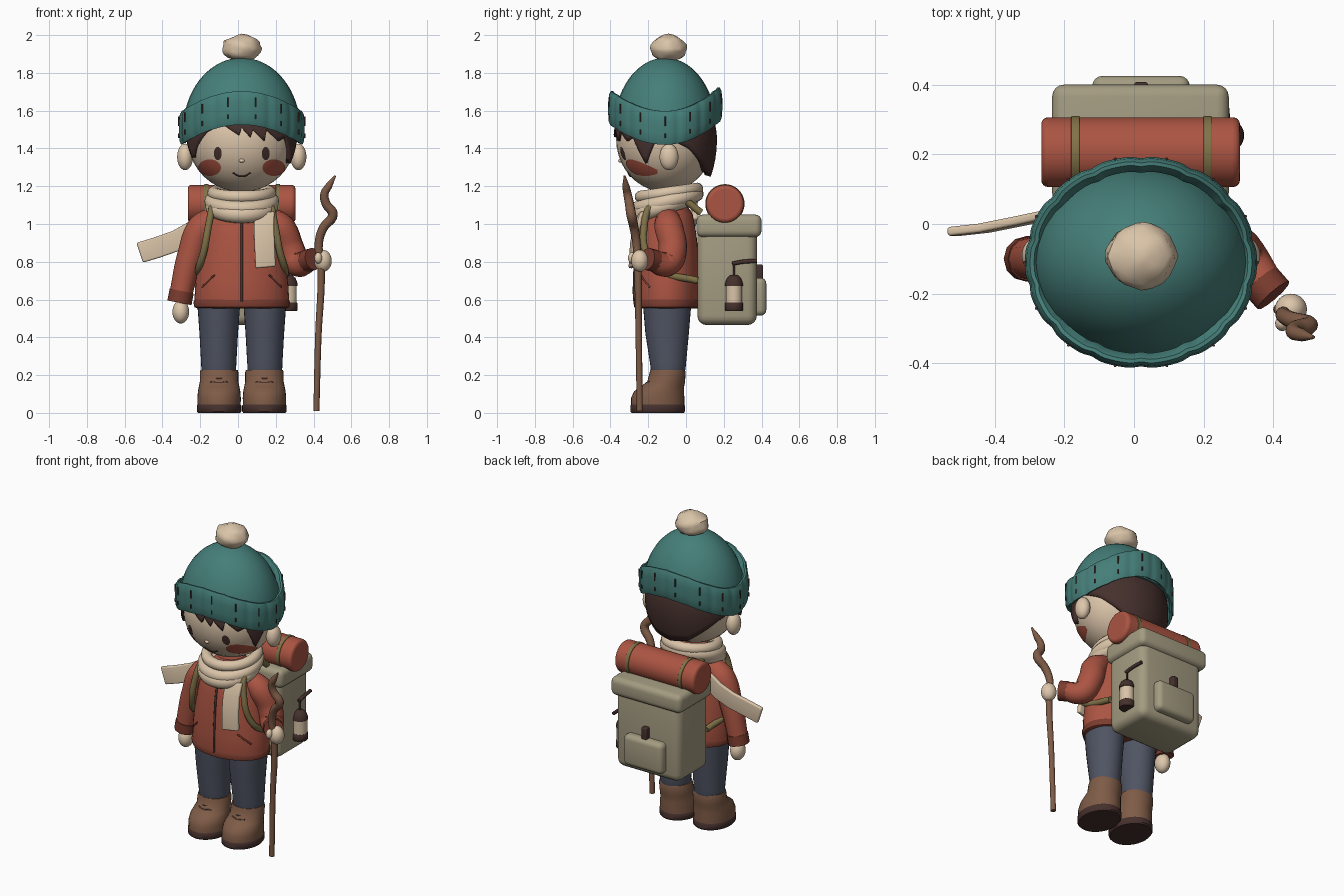
import bpy, bmesh, random
from math import sin, cos, pi, radians, sqrt
from mathutils import Vector

cube = bpy.data.objects.get("Cube")
if cube:
    bpy.data.objects.remove(cube, do_unlink=True)
random.seed(4)
CX, CY = 0.02, -0.11


def material(name, r, g, b):
    m = bpy.data.materials.new(name)
    m.use_nodes = True
    m.diffuse_color = (r, g, b, 1)
    bsdf = next(n for n in m.node_tree.nodes if n.type == 'BSDF_PRINCIPLED')
    bsdf.inputs["Base Color"].default_value = (r, g, b, 1)
    bsdf.inputs["Roughness"].default_value = 0.8
    return m


TEAL = material("teal wool", .06, .21, .19)
RED = material("rust red", .41, .09, .055)
WINE = material("dark rust", .2, .045, .028)
SKIN = material("skin", .73, .57, .41)
CREAM = material("cream wool", .70, .55, .39)
TAN = material("canvas", .37, .33, .22)
DENIM = material("slate denim", .08, .09, .125)
BROWN = material("brown", .21, .105, .062)
DARK = material("dark brown", .06, .03, .026)
OLIVE = material("olive webbing", .22, .17, .065)


def finish(o, name, mat, angle=40):
    o.name = o.data.name = name
    o.data.materials.clear()
    o.data.materials.append(mat)
    o.data.shade_smooth()
    o.data.set_sharp_from_angle(angle=radians(angle))
    return o


def skin(name, rows, mat, caps=True, loop=True, wrap=False):
    """Surface through rows of points, optionally capped or closed."""
    bm = bmesh.new()
    vs = [[bm.verts.new(p) for p in row] for row in rows]
    n = len(vs[0])
    for a, b in zip(vs, vs[1:] + vs[:1] if wrap else vs[1:]):
        for i in range(n if loop else n - 1):
            k = (i + 1) % n
            bm.faces.new((a[i], a[k], b[k], b[i]))
    if caps:
        bm.faces.new(vs[0])
        bm.faces.new(vs[-1])
    bmesh.ops.recalc_face_normals(bm, faces=bm.faces)
    me = bpy.data.meshes.new(name)
    bm.to_mesh(me)
    bm.free()
    o = bpy.data.objects.new(name, me)
    bpy.context.collection.objects.link(o)
    return finish(o, name, mat)


def ring(x, y, z, rx, ry, n=32):
    return [(x + rx * cos(2 * pi * i / n), y + ry * sin(2 * pi * i / n), z) for i in range(n)]


def loft(name, x, sections, mat):
    """Stacked ellipses given as (z, y, rx, ry)."""
    return skin(name, [ring(x, y, z, rx, ry) for z, y, rx, ry in sections], mat)


def ball(name, loc, r, mat):
    bpy.ops.mesh.primitive_uv_sphere_add(segments=32, ring_count=20, location=loc)
    o = bpy.context.object
    for v in o.data.vertices:
        v.co = [c * s for c, s in zip(v.co, r)]
    return finish(o, name, mat)


def tube(name, pts, radii, mat):
    cu = bpy.data.curves.new(name, 'CURVE')
    cu.dimensions, cu.bevel_depth, cu.bevel_resolution = '3D', 1, 4
    cu.resolution_u, cu.use_fill_caps = 6, True
    sp = cu.splines.new('BEZIER')
    sp.bezier_points.add(len(pts) - 1)
    for i, (bp, p) in enumerate(zip(sp.bezier_points, pts)):
        bp.co = p
        bp.handle_left_type = bp.handle_right_type = 'AUTO'
        bp.radius = radii if isinstance(radii, float) else radii[i]
    o = bpy.data.objects.new(name, cu)
    bpy.context.collection.objects.link(o)
    bpy.ops.object.select_all(action='DESELECT')
    o.select_set(True)
    bpy.context.view_layer.objects.active = o
    bpy.ops.object.convert(target='MESH')
    return finish(bpy.context.object, name, mat)


def bevel(o, width):
    m = o.modifiers.new("round", 'BEVEL')
    m.width, m.segments, m.limit_method = width, 4, 'ANGLE'
    return o


def box(name, lo, hi, mat, width):
    lo, hi = Vector(lo), Vector(hi)
    bpy.ops.mesh.primitive_cube_add(size=1, location=(lo + hi) / 2)
    o = bpy.context.object
    for v in o.data.vertices:
        v.co = v.co * (hi - lo)
    finish(o, name, mat, 180)
    return bevel(o, width)


def ribbon(name, pts, across, mat):
    h = Vector(across) / 2
    o = skin(name, [[Vector(p) - h, Vector(p) + h] for p in pts], mat, caps=False, loop=False)
    m = o.modifiers.new("thickness", 'SOLIDIFY')
    m.thickness, m.offset = .026, 0
    return bevel(o, .009)


# Head and face
HZ, HR = 1.45, (.285, .26, .28)
ball("head", (CX, CY, HZ), HR, SKIN)


def face_point(x, z, lift=.004):
    d = 1 - ((x - CX) / HR[0]) ** 2 - ((z - HZ) / HR[2]) ** 2
    return (x, CY - HR[1] * sqrt(max(d, .02)) - lift, z)


for side, s in (("right", -1), ("left", 1)):
    ball(side + "_ear", (CX + s * .30, -.09, 1.355), (.042, .05, .07), SKIN)
    for part, dx, z, rx, rz, mat in (("eye", .127, 1.373, .021, .035, DARK), ("cheek", .17, 1.298, .06, .044, RED)):
        rows = [[face_point(CX + s * dx + rx * f * cos(i * pi / 12), z + rz * f * sin(i * pi / 12))
                 for i in range(24)] for f in (.05, .3, .55, .8, 1)]
        skin(side + "_" + part, rows, mat).data.shade_smooth()
ball("nose", face_point(CX, 1.335, 0), (.015, .012, .01), SKIN)
tube("mouth", [face_point(CX + dx, 1.252 + 9 * dx * dx, .001) for dx in (-.046, -.023, 0, .023, .046)], .004, DARK)

# Hair shell whose lower edge follows an outline around the head (degrees, height)
edge = [(-180, 1.25), (-155, 1.27), (-118, 1.4), (-90, 1.46), (-78, 1.43), (-66, 1.35), (-54, 1.42), (-40, 1.49),
        (-21, 1.53), (-3, 1.47), (0, 1.51), (9, 1.46), (12, 1.5), (24, 1.44), (27, 1.5), (42, 1.44), (51, 1.46),
        (66, 1.32), (78, 1.43), (90, 1.46), (118, 1.4), (155, 1.27), (180, 1.25)]


def hair_low(a):
    for (a0, z0), (a1, z1) in zip(edge, edge[1:]):
        if a0 <= a <= a1:
            return z0 + (z1 - z0) * (a - a0) / (a1 - a0)


def hair_point(a, t):
    z = 1.62 + (hair_low(a) - 1.62) * t
    f = sqrt(1 - ((z - HZ) / (.3 if z > HZ else .42)) ** 2)
    return (CX + .297 * f * sin(radians(a)), CY - .274 * f * cos(radians(a)), z)


hair = skin("hair", [[hair_point(a, j / 8) for a in range(-180, 180, 3)] for j in range(9)], DARK, caps=False)
thick = hair.modifiers.new("thickness", 'SOLIDIFY')
thick.thickness, thick.offset = .035, -1

# Knitted hat: crown, wavy ribbed brim, stitches, pompom
crown = [(1.5 + .38 * sin(t), CY, .31 * cos(t), .272 * cos(t)) for t in [.13 + i * .09 for i in range(16)] + [1.54]]
loft("hat_crown", CX, crown, TEAL)
RIBS = 14


def brim_point(a, f, h):
    f *= 1 - .018 * abs(cos(a * RIBS / 2)) ** 12
    base = 1.42 + (.105 if cos(a) > 0 else .125) * cos(a) ** 2
    return (CX + .333 * f * sin(a), CY - .304 * f * cos(a), base + h)


profile = [(.89, .05), (.93, .005), (.965, 0), (.99, .02), (1, .06), (1, .12), (.985, .16), (.955, .178), (.92, .178), (.86, .15)]
rows = [[brim_point(i * pi / 84, f, h) for i in range(168)] for f, h in profile]
skin("hat_brim", rows, TEAL, caps=False, wrap=True).data.shade_smooth()
for i in range(RIBS):
    a = (2 * i + 1) * pi / RIBS
    a += pi / RIBS * 0
    for lo, hi in ((.035, .06), (.1, .15)):
        tube("brim_stitch", [brim_point(a, 1.002, lo), brim_point(a, 1.002, hi)], .004, DARK)
bpy.ops.mesh.primitive_ico_sphere_add(subdivisions=3, location=(CX, -.092, 1.93))
pom = bpy.context.object
for v in pom.data.vertices:
    k = 1 + .05 * sin(7 * v.co.x + 1) * cos(6 * v.co.y) + .04 * sin(8 * v.co.z + 3 * v.co.x) + random.uniform(-.01, .01)
    v.co = Vector((v.co.x * .102, v.co.y * .095, v.co.z * .072)) * k
finish(pom, "pompom", CREAM)

# Jacket with hem, zip and pocket seams
body = [(.555, .22, .15), (.565, .245, .168), (.61, .25, .174), (.7, .245, .174), (.8, .233, .169), (.95, .205, .155),
        (1.05, .17, .135), (1.11, .12, .1), (1.16, .08, .08)]
loft("jacket", CX, [(z, -.1, rx, ry) for z, rx, ry in body], RED)
loft("jacket_hem", CX, [(z, -.1, .245 + g, .168 + g) for z, g in ((.553, -.01), (.56, .006), (.585, .011), (.6, .004))], WINE)
tube("zip", [(CX, -.1 - ry, z) for z, rx, ry in body[1:7]], .007, DARK)


def front_y(x):
    return -.1 - .174 * sqrt(1 - ((x - CX) / .246) ** 2)


for s in (-1, 1):
    xs = [CX + s * d for d in (.145, .177, .21)]
    tube("pocket_seam", [(x, front_y(x), z) for x, z in zip(xs, (.73, .70, .665))], .005, WINE)

# Arms, cuffs and hands
tube("right_sleeve", [(-.1, -.1, 1.04), (-.19, -.1, .98), (-.25, -.1, .84), (-.305, -.1, .62)], (.06, .078, .07, .06), RED)
tube("right_cuff", [(-.298, -.1, .645), (-.31, -.1, .583)], .065, WINE)
ball("right_hand", (-.303, -.1, .535), (.044, .05, .062), SKIN)
tube("left_sleeve", [(.14, -.1, 1.04), (.225, -.09, .98), (.28, -.07, .86), (.315, -.1, .79), (.38, -.18, .81)],
     (.06, .078, .076, .07, .055), RED)
tube("left_cuff", [(.365, -.165, .805), (.4, -.205, .815)], .06, WINE)
ball("left_hand", (.45, -.245, .805), (.046, .045, .058), SKIN)
ball("left_thumb", (.425, -.285, .82), (.02, .022, .03), SKIN)

# Walking staff
tube("staff", [(.415, -.245, .01), (.425, -.25, .4), (.44, -.255, .76), (.428, -.262, .9), (.452, -.275, .98), (.502, -.29, 1.05),
               (.465, -.3, 1.11), (.458, -.31, 1.16), (.48, -.318, 1.2), (.515, -.325, 1.255)],
     (.016, .017, .02, .022, .024, .026, .024, .022, .019, .005), BROWN)

# Legs and boots, left and right
for side, s in (("right", -1), ("left", 1)):
    x = CX + s * .12
    loft(side + "_trouser", x + s * .002, [(.2, -.095, .085, .085), (.23, -.095, .092, .092), (.26, -.095, .093, .095),
                                          (.42, -.1, .102, .115), (.6, -.1, .115, .13)], DENIM)
    loft(side + "_boot", x, [(.035, -.15, .114, .141), (.08, -.15, .115, .141), (.115, -.142, .112, .132), (.14, -.125, .107, .115),
                             (.165, -.105, .102, .1), (.215, -.097, .102, .095), (.228, -.097, .098, .091)], BROWN)
    loft(side + "_sole", x, [(0, -.15, .112, .138), (.008, -.15, .118, .145), (.038, -.15, .118, .145), (.045, -.15, .113, .14)], DARK)
    for z, y in ((.188, -.194), (.163, -.207)):
        tube(side + "_lace", [(x - .045, y + .014, z), (x, y - .002, z - .006), (x + .045, y + .014, z)], .006, DARK)

# Scarf: wrapped loops, hanging end and flying tail
for y, z, big, small, tilt in ((-.09, 1.165, .15, .033, 8), (-.1, 1.12, .158, .04, 14), (-.115, 1.095, .148, .045, 18)):
    bpy.ops.mesh.primitive_torus_add(location=(CX, y, z), rotation=(radians(tilt), 0, 0), major_segments=40,
                                     minor_segments=14, major_radius=big, minor_radius=small)
    finish(bpy.context.object, "scarf_loop", CREAM)
ribbon("scarf_end", [(.14, -.235, 1.06), (.137, -.262, .98), (.14, -.276, .9), (.146, -.284, .77)], (.105, .018, .01), CREAM)
ribbon("scarf_tail", [(-.08, .05, 1.08), (-.17, .035, 1.02), (-.25, .025, .955), (-.33, .008, .91), (-.43, -.012, .875),
                      (-.52, -.022, .848)], (-.035, 0, .105), CREAM)

# Backpack with bedroll, straps and lantern
box("pack_body", (-.21, .06, .465), (.25, .375, 1.0), TAN, .05)
box("pack_lid", (-.235, .055, .93), (.272, .4, 1.05), TAN, .035)
box("pack_pocket", (-.12, .34, .515), (.16, .425, .715), TAN, .03)
box("pack_buckle", (.0, .36, .7), (.04, .407, .785), DARK, .008)


def roll(name, x0, x1, r, mat, width):
    bpy.ops.mesh.primitive_cylinder_add(vertices=40, radius=r, depth=x1 - x0, location=((x0 + x1) / 2, .206, 1.107), rotation=(0, pi / 2, 0))
    bevel(finish(bpy.context.object, name, mat), width)


roll("bedroll", -.266, .304, .1, RED, .02)
for x in (-.168, .211):
    roll("bedroll_strap", x - .012, x + .012, .104, OLIVE, .003)
strap = [(.13, .08, 1.06), (.14, -.02, 1.13), (.15, -.1, 1.145), (.157, -.19, 1.09), (.178, -.222, .98), (.2, -.215, .86),
         (.228, -.15, .76), (.21, .06, .7)]
for s in (-1, 1):
    tube("shoulder_strap", [(CX + s * x, y, z) for x, y, z in strap], .019, OLIVE)


def lantern(name, mat, *sections):
    loft(name, .268, [(z, .254, r, r) for z, r in sections], mat)


lantern("lantern_base", DARK, (.54, .044), (.545, .048), (.58, .048), (.585, .044))
lantern("lantern_glass", CREAM, (.58, .043), (.675, .043))
lantern("lantern_cap", DARK, (.672, .048), (.69, .046), (.715, .036), (.73, .018))
tube("lantern_hanger", [(.268, .254, .72), (.268, .254, .8)], .006, DARK)
tube("lantern_bracket", [(.268, .245, .79), (.265, .3, .8), (.258, .375, .805)], .011, DARK)
